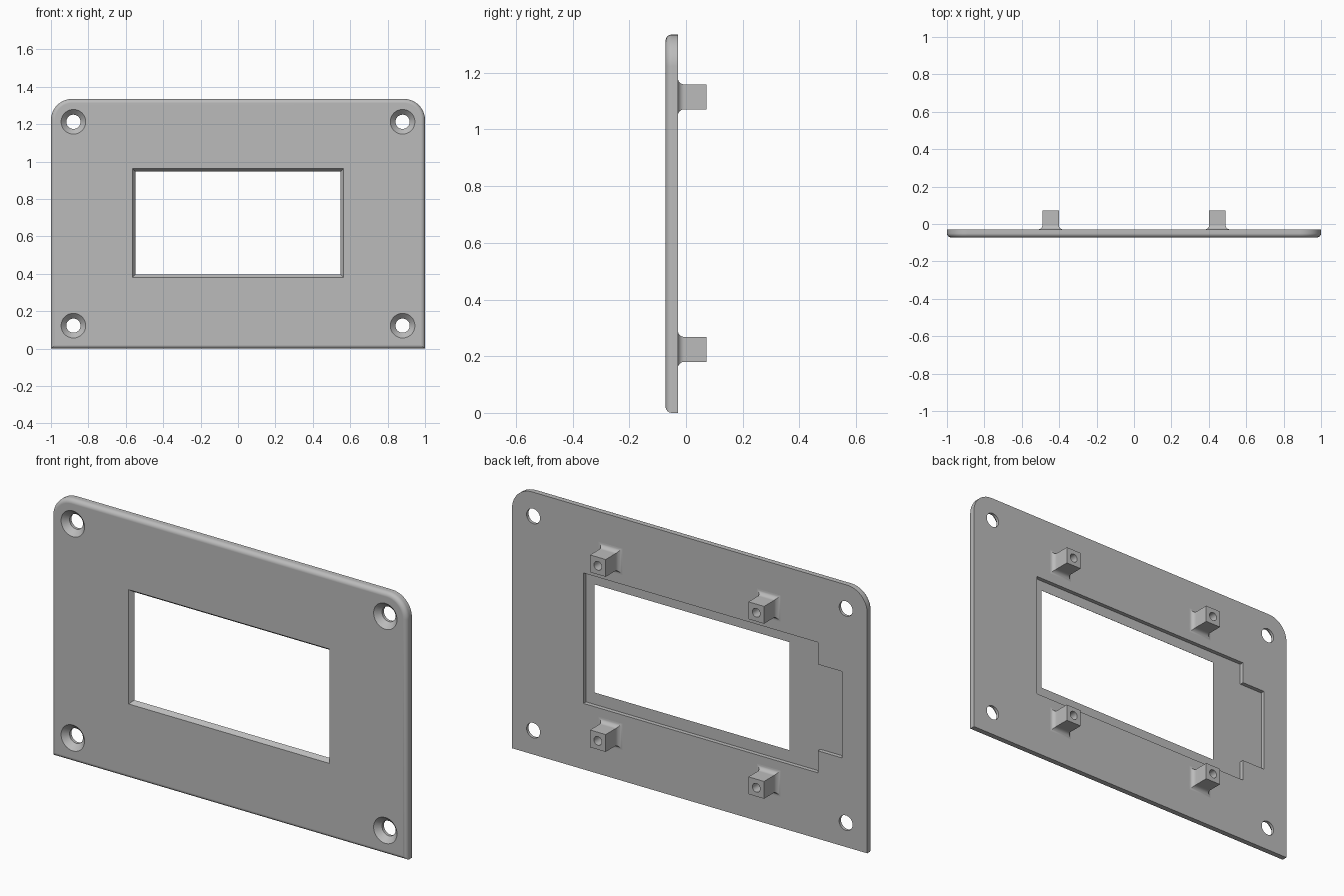
import bpy, bmesh
from math import sin, cos, pi

cube = bpy.data.objects.get("Cube")
if cube:
    bpy.data.objects.remove(cube, do_unlink=True)

FRONT, BACK = -0.072, -0.029
HEIGHT = 1.335
MID = HEIGHT / 2
FLOOR = BACK - 0.021
OUT = 0.02

grey = bpy.data.materials.new("plain_grey")
grey.use_nodes = True
grey.diffuse_color = (0.5, 0.5, 0.5, 1)
grey.node_tree.nodes["Principled BSDF"].inputs["Base Color"].default_value = (0.5, 0.5, 0.5, 1)


def loft(name, rings):
    """Closed solid through rings of (y, [(x, z), ...])."""
    bm = bmesh.new()
    loops = [[bm.verts.new((x, y, z)) for x, z in pts] for y, pts in rings]
    for a, b in zip(loops, loops[1:]):
        n = len(a)
        for i in range(n):
            j = (i + 1) % n
            bm.faces.new((a[i], a[j], b[j], b[i]))
    bm.faces.new(loops[0])
    bm.faces.new(loops[-1])
    bmesh.ops.recalc_face_normals(bm, faces=bm.faces)
    mesh = bpy.data.meshes.new(name)
    bm.to_mesh(mesh)
    bm.free()
    mesh.materials.append(grey)
    obj = bpy.data.objects.new(name, mesh)
    bpy.context.collection.objects.link(obj)
    return obj


def activate(obj):
    bpy.ops.object.select_all(action='DESELECT')
    obj.select_set(True)
    bpy.context.view_layer.objects.active = obj


def cut(obj, cutter):
    activate(obj)
    mod = obj.modifiers.new("cut", 'BOOLEAN')
    mod.operation = 'DIFFERENCE'
    mod.solver = 'EXACT'
    mod.object = cutter
    bpy.ops.object.modifier_apply(modifier=mod.name)
    bpy.data.objects.remove(cutter, do_unlink=True)


def smooth(obj):
    activate(obj)
    bpy.ops.object.shade_smooth_by_angle(angle=pi / 6)
    obj.modifiers.new("even_normals", 'WEIGHTED_NORMAL').keep_sharp = True


def circle(r, cx=0, cz=0, n=32):
    return [(cx + r * cos(2 * pi * i / n), cz + r * sin(2 * pi * i / n)) for i in range(n)]


def rect(hx, hz, cz=0):
    return [(-hx, cz - hz), (hx, cz - hz), (hx, cz + hz), (-hx, cz + hz)]


def outline(inset, radius=0.112, steps=10):
    """Plate outline: square bottom corners, round top corners."""
    pts = [(-1 + inset, inset), (1 - inset, inset)]
    r = radius - inset
    for side, start in ((1, 0), (-1, pi / 2)):
        for i in range(steps + 1):
            a = start + pi / 2 * i / steps
            pts.append((side * (1 - radius) + r * cos(a), HEIGHT - radius + r * sin(a)))
    return pts


# Face plate with a rounded front edge
EDGE = 0.022
rings = []
for i in range(7):
    a = pi / 2 * i / 6
    rings.append((FRONT + EDGE * (1 - sin(a)), outline(EDGE * (1 - cos(a)))))
plate = loft("face_plate", [(BACK, outline(0))] + rings)

# Stepped pocket in the back, with a side tab
pocket = [(0.598, -0.332), (0.598, 0.332), (-0.722, 0.332), (-0.722, 0.22),
          (-0.857, 0.22), (-0.857, -0.22), (-0.722, -0.22), (-0.722, -0.332)]
pocket = [(x, z + MID) for x, z in pocket]
cut(plate, loft("pocket_cutter", [(FLOOR, pocket), (BACK + OUT, pocket)]))

# Window with sloped sides
wide, narrow = rect(0.565, 0.291, 0.671), rect(0.549, 0.275, 0.671)
cut(plate, loft("window_cutter", [(FRONT - OUT, wide), (FRONT, wide),
                                  (FLOOR, narrow), (BACK + OUT, narrow)]))

# Countersunk screw holes
for x in (-0.88, 0.88):
    for z in (0.123, 1.213):
        big, small = circle(0.066, x, z), circle(0.038, x, z)
        cut(plate, loft("screw_cutter", [(FRONT - OUT, big), (FRONT, big),
                                         (FRONT + 0.028, small), (BACK + OUT, small)]))
smooth(plate)

# Square mounting posts with a flared foot and a blind hole
HALF, FLARE, TIP = 0.044, 0.023, 0.072
foot = []
for i in range(7):
    a = pi / 2 * i / 6
    h = HALF + FLARE * (1 - sin(a))
    foot.append((BACK + FLARE * (1 - cos(a)), rect(h, h)))
post = loft("post", foot + [(TIP, rect(HALF, HALF))])
cut(post, loft("post_cutter", [(BACK + 0.01, circle(0.022)), (TIP + OUT, circle(0.022))]))
smooth(post)

for side, x in (("right", -0.446), ("left", 0.446)):
    for level, z in (("lower", 0.224), ("upper", 1.115)):
        copy = post.copy()
        copy.name = f"{level}_{side}_post"
        copy.location = (x, 0, z)
        bpy.context.collection.objects.link(copy)
bpy.data.objects.remove(post, do_unlink=True)
